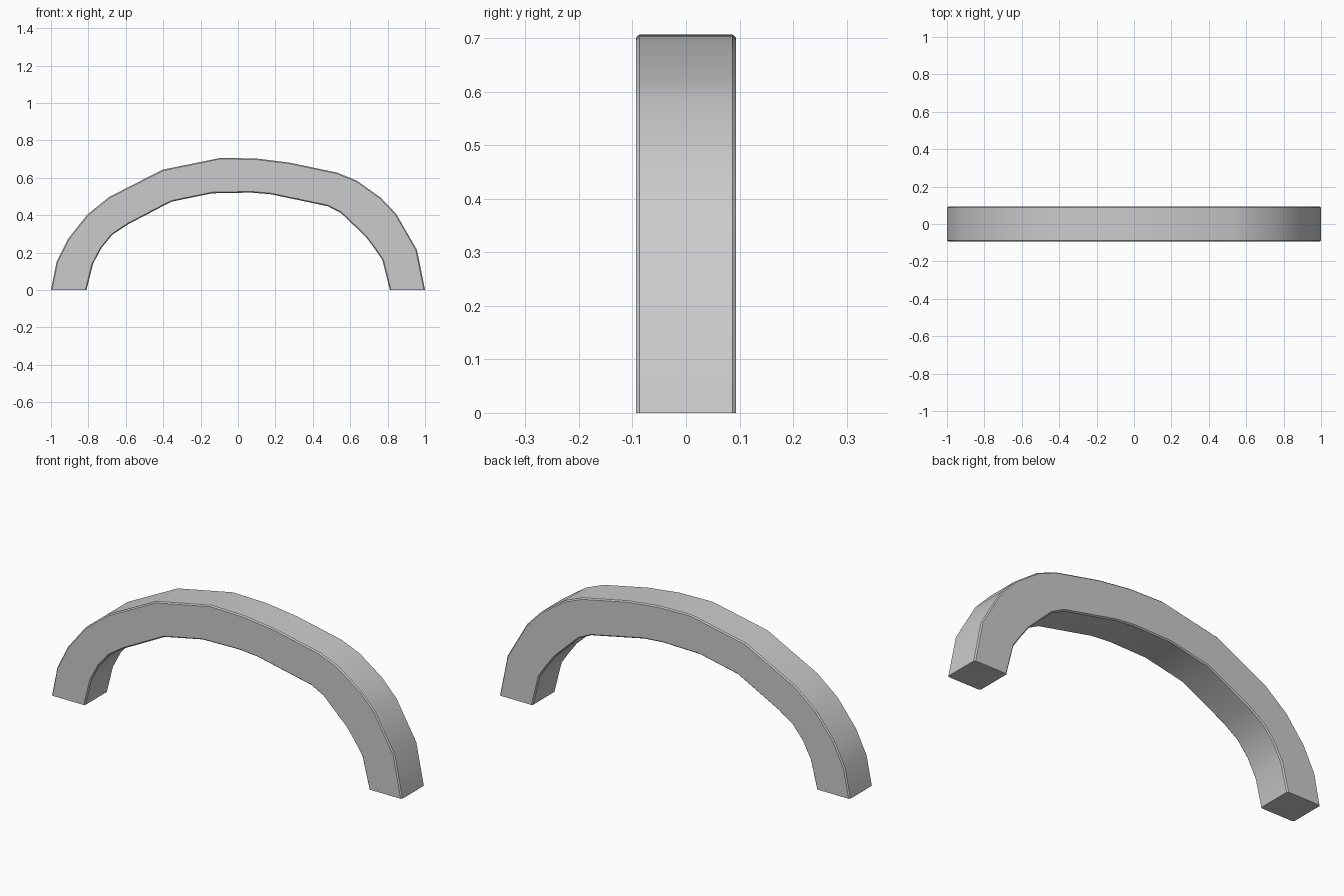
import bpy, bmesh
from mathutils import Vector

if "Cube" in bpy.data.objects:
    bpy.data.objects.remove(bpy.data.objects["Cube"])

# Outer and inner arch profile stations, left foot to right foot (x, z)
outer = [(-1.0, 0), (-.97, .15), (-.909, .273), (-.807, .402), (-.69, .497),
         (-.405, .643), (-.09, .707), (.10, .703), (.276, .681), (.53, .628),
         (.635, .585), (.764, .493), (.845, .408), (.957, .214), (1.0, 0)]
inner = [(-.81, 0), (-.775, .14), (-.73, .225), (-.672, .295), (-.59, .35),
         (-.357, .472), (-.14, .517), (.07, .521), (.175, .512), (.48, .448),
         (.55, .412), (.684, .284), (.73, .222), (.772, .16), (.812, 0)]
HALF, CH = 0.093, 0.006  # half depth and corner wear

bm = bmesh.new()
rings = []
for o, i in zip(outer, inner):
    o, i = Vector((o[0], 0, o[1])), Vector((i[0], 0, i[1]))
    d = (i - o).normalized() * CH
    # Square section with slightly worn corners
    section = [(o, -HALF + CH), (o + d, -HALF), (i - d, -HALF), (i, -HALF + CH),
               (i, HALF - CH), (i - d, HALF), (o + d, HALF), (o, HALF - CH)]
    rings.append([bm.verts.new((p.x, y, p.z)) for p, y in section])

# Skin between stations and close the feet
for a, b in zip(rings, rings[1:]):
    for k in range(8):
        n = (k + 1) % 8
        bm.faces.new((a[k], a[n], b[n], b[k]))
bm.faces.new(rings[0])
bm.faces.new(rings[-1])
bmesh.ops.recalc_face_normals(bm, faces=bm.faces)

# Arch object
mesh = bpy.data.meshes.new("stone_arch")
bm.to_mesh(mesh)
bm.free()
arch = bpy.data.objects.new("stone_arch", mesh)
bpy.context.collection.objects.link(arch)
bpy.context.view_layer.objects.active = arch
arch.select_set(True)
bpy.ops.object.shade_smooth_by_angle(angle=0.6)
